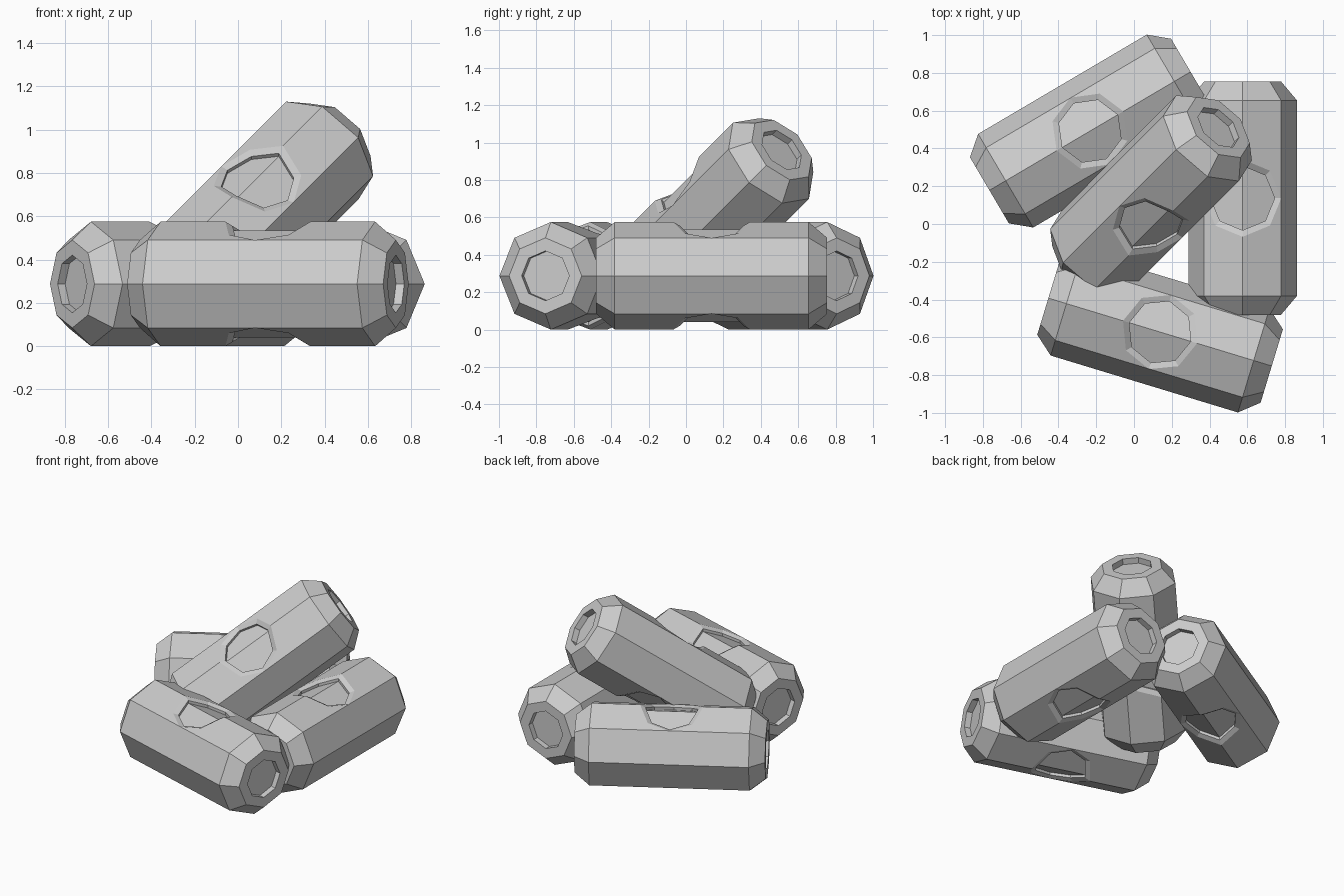
import bpy, bmesh
from math import sin, cos, pi, tan, radians
from mathutils import Matrix, Vector

if "Cube" in bpy.data.objects:
    bpy.data.objects.remove(bpy.data.objects["Cube"])

R, HALF, CHAMFER = 0.2875, 0.618, 0.1      # barrel radius, half length, end bevel
CAP_R, CAP_IN, CAP_DEPTH = 0.203, 0.133, 0.04
SLOPE = tan(pi / 8)                        # pitch of the two facets beside a ridge


def loft(name, rings, ridge_caps=False):
    """Skin a list of 8-point rings into a closed solid."""
    bm = bmesh.new()
    vs = [[bm.verts.new(p) for p in ring] for ring in rings]
    for a, b in zip(vs, vs[1:]):
        for i in range(8):
            j = (i + 1) % 8
            bm.faces.new((a[i], a[j], b[j], b[i]))
    for ring in (vs[0], vs[-1]):
        if ridge_caps:                     # cap folded along the ridge line
            bm.faces.new(ring[:5])
            bm.faces.new(ring[4:] + ring[:1])
        else:
            bm.faces.new(ring)
    bmesh.ops.recalc_face_normals(bm, faces=bm.faces)
    me = bpy.data.meshes.new(name)
    bm.to_mesh(me)
    bm.free()
    ob = bpy.data.objects.new(name, me)
    bpy.context.collection.objects.link(ob)
    return ob


def disc(x, r):
    return [(x, r * cos(k * pi / 4), r * sin(k * pi / 4)) for k in range(8)]


def bung_ring(r, drop, side):
    """Octagon draped over the ridge, pushed inwards by drop."""
    pts = []
    for k in range(8):
        x, y = r * cos(k * pi / 4), r * sin(k * pi / 4)
        pts.append((x, y, side * (R - abs(y) * SLOPE - drop)))
    return pts


# barrel body: recessed end, flat rim, bevel, then the mirrored other end
profile = [(HALF - CAP_DEPTH, CAP_IN), (HALF, CAP_IN), (HALF, CAP_R), (HALF - CHAMFER, R)]
rings = [disc(-x, r) for x, r in profile] + [disc(x, r) for x, r in reversed(profile)]
body = loft("barrel_body", rings)

# bung recesses cut on opposite ridges: sloped lip, then a straight-sided pocket
cutters = []
for side in (1, -1):
    cut = loft("bung_cutter", [bung_ring(0.24, -0.02, side), bung_ring(0.17, 0.02, side),
                               bung_ring(0.17, 0.04, side)], ridge_caps=True)
    cut.hide_render = True
    mod = body.modifiers.new("bung", 'BOOLEAN')
    mod.operation, mod.solver, mod.object = 'DIFFERENCE', 'EXACT', cut
    cutters.append(cut)
bpy.context.view_layer.update()
barrel = bpy.data.meshes.new_from_object(body.evaluated_get(bpy.context.evaluated_depsgraph_get()))
for ob in cutters + [body]:
    bpy.data.objects.remove(ob)


def place(name, matrix):
    ob = bpy.data.objects.new(name, barrel.copy())
    bpy.context.collection.objects.link(ob)
    ob.matrix_world = matrix


# three barrels lying on the ground
for name, x, y, angle in (("right_barrel", 0.575, 0.137, 90),
                          ("front_barrel", 0.138, -0.572, -16.9),
                          ("back_barrel", -0.233, 0.492, 30.5)):
    place(name, Matrix.Translation((x, y, R)) @ Matrix.Rotation(radians(angle), 4, 'Z'))

# one barrel leaning in the middle of the pile
u = Vector((1, 1, 1)).normalized()
w = Vector((0, -1, 1)).normalized()
tilt = Matrix((u, w.cross(u), w)).transposed().to_4x4()
place("leaning_barrel", Matrix.Translation((0.09, 0.155, 0.604)) @ tilt)
